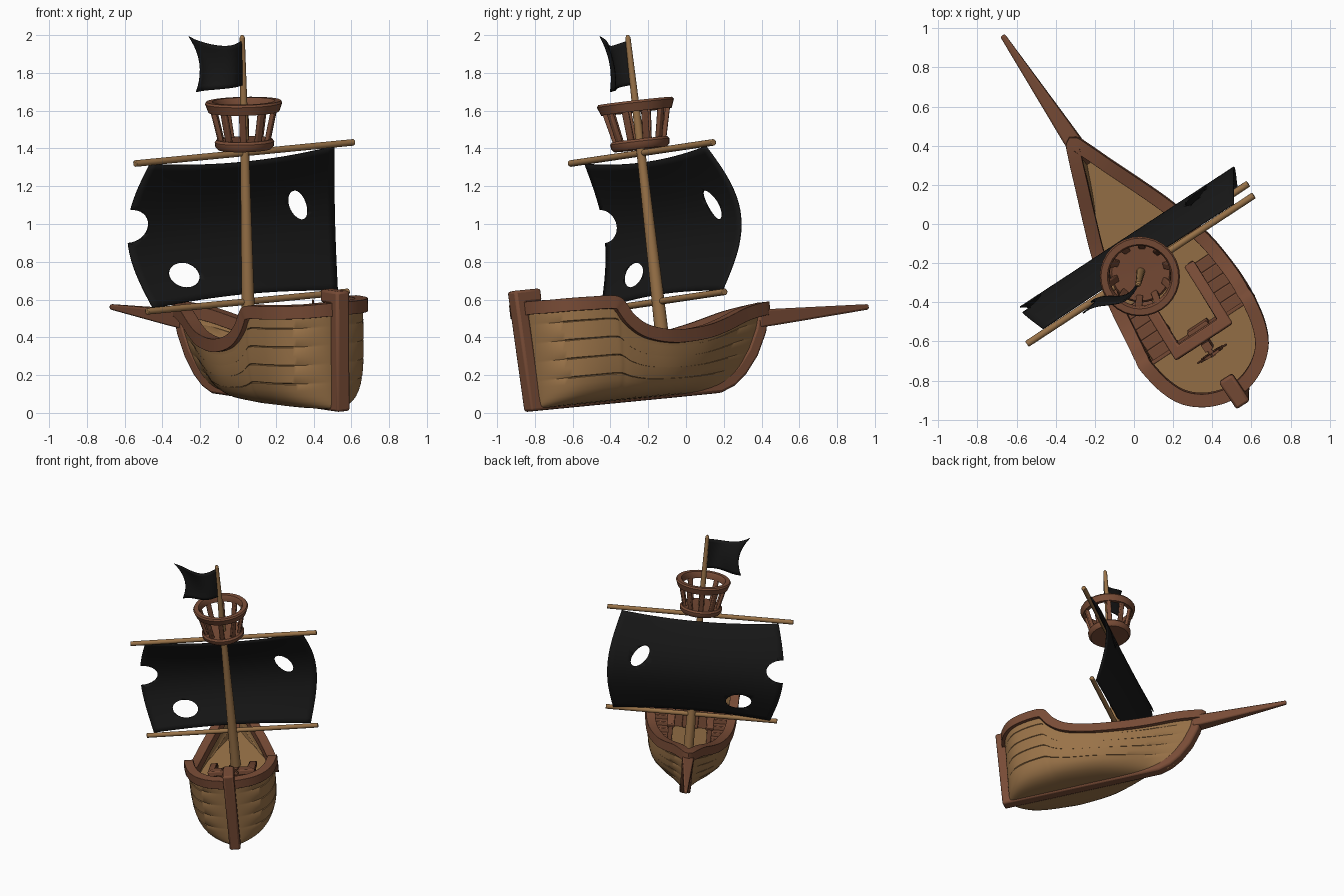
import bpy, bmesh, math
from mathutils import Vector, Matrix

if "Cube" in bpy.data.objects:
    bpy.data.objects.remove(bpy.data.objects["Cube"])

def material(name, rgb):
    m = bpy.data.materials.new(name)
    m.diffuse_color = (*rgb, 1)
    m.use_nodes = True
    m.node_tree.nodes["Principled BSDF"].inputs["Base Color"].default_value = m.diffuse_color
    return m
TAN = material("tan_wood", (.32, .17, .065))
BROWN = material("brown_wood", (.19, .072, .037))
BLACK = material("black_cloth", (.009, .009, .009))

# Ship frame: X starboard, Y bow, Z along the mast; heeled and turned in the world
R = Vector((.834, .546, .081)).normalized()
U = Vector((-.03, -.119, .992))
U = (U - R * U.dot(R)).normalized()
F = U.cross(R)
M = Matrix.Translation((.066, -.08, 0)) @ Matrix((R, F, U)).transposed().to_4x4()

def finish(name, bm, mat, bevel=0, angle=40):
    bmesh.ops.remove_doubles(bm, verts=bm.verts, dist=1e-5)
    bmesh.ops.recalc_face_normals(bm, faces=bm.faces)
    me = bpy.data.meshes.new(name)
    bm.to_mesh(me)
    bm.free()
    ob = bpy.data.objects.new(name, me)
    bpy.context.collection.objects.link(ob)
    me.materials.append(mat)
    ob.matrix_world = M
    if bevel:
        b = ob.modifiers.new("bevel", 'BEVEL')
        b.width, b.segments, b.limit_method = bevel, 2, 'ANGLE'
    bpy.ops.object.select_all(action='DESELECT')
    ob.select_set(True)
    bpy.context.view_layer.objects.active = ob
    bpy.ops.object.shade_smooth_by_angle(angle=math.radians(angle))
    return ob

def loft(bm, rows, ring=False, loop=False, caps=False):
    vs = [[bm.verts.new(p) for p in r] for r in rows]
    n, m = len(vs), len(vs[0])
    for i in range(n if loop else n - 1):
        for j in range(m if ring else m - 1):
            a, b, k = vs[i], vs[(i + 1) % n], (j + 1) % m
            bm.faces.new((a[j], a[k], b[k], b[j]))
    if caps:
        bm.faces.new(vs[0])
        bm.faces.new(vs[-1])

def sweep(bm, path, w, h, side=None, loop=False, scales=None):
    """Rectangular bar along a path, mitred at its bends."""
    P = [Vector(p) for p in path]
    n, rows = len(P), []
    for i, p in enumerate(P):
        segs = []
        if loop or i > 0: segs.append((p - P[i - 1]).normalized())
        if loop or i < n - 1: segs.append((P[(i + 1) % n] - p).normalized())
        t = sum(segs, Vector()).normalized()
        s = Vector(side) if side else t.cross(Vector((0, 0, 1))).normalized()
        u = s.cross(t).normalized()
        mitre = min(1.45, 1 / max(.1, t.dot(segs[0])))
        k = scales[i] if scales else 1
        s = s * w / 2 * k * (1 if side else mitre)
        u = u * h / 2 * k * (mitre if side else 1)
        rows.append([p + s + u, p - s + u, p - s - u, p + s - u])
    loft(bm, rows, True, loop, not loop)

def box(bm, c, size):
    bmesh.ops.create_cube(bm, size=1, matrix=Matrix.Translation(c) @ Matrix.Diagonal((*size, 1)))

def rod(bm, a, b, r1, r2, seg=14):
    a, b = Vector(a), Vector(b)
    q = (b - a).to_track_quat('Z', 'Y').to_matrix().to_4x4()
    bmesh.ops.create_cone(bm, cap_ends=True, segments=seg, radius1=r1, radius2=r2,
                          depth=(b - a).length, matrix=Matrix.Translation((a + b) / 2) @ q)

def lathe(bm, profile, seg=32):
    loft(bm, [[(r * math.cos(a), r * math.sin(a), z) for r, z in profile]
              for a in (2 * math.pi * i / seg for i in range(seg))], True, True)

# Gunwale outline: Y, half width, rail height
KEYS = [Vector(k) for k in [
    (-.84, 0, .625), (-.83, .08, .625), (-.79, .17, .62), (-.72, .245, .617), (-.62, .29, .612),
    (-.50, .312, .605), (-.46, .312, .575), (-.41, .31, .505), (-.31, .303, .435), (-.13, .28, .395),
    (.1, .22, .40), (.28, .155, .43), (.46, .085, .475), (.59, .035, .495), (.66, 0, .50)]]
flip = Matrix.Diagonal((1, -1, 1))
ext = [flip @ KEYS[1]] + KEYS + [flip @ KEYS[-2]]
stations = []
for i in range(1, len(ext) - 2):
    a, b, c, d = ext[i - 1:i + 3]
    for t in (j / 5 for j in range(5)):
        stations.append(.5 * (2 * b + (c - a) * t + (2 * a - 5 * b + 4 * c - d) * t * t
                              + (3 * b - a - 3 * c + d) * t ** 3))
stations.append(KEYS[-1])

def hull_point(st, q, side, groove=1):
    y, w, zr = st
    n = 4.5 - 2.3 * min(1, max(0, (y + .4) / .8))
    g = (1 - (1 - q) ** n) ** (1 / n)
    if y > -.1:
        y = -.1 + (y + .1) * (.57 + .43 * math.sqrt(q))
    return Vector((side * max(0, w) * g * groove, y, .1 + (zr - .1) * q))

# Hull shell with plank grooves
levels = [(q, 1) for q in (0, .0004, .002, .008, .02, .045, .08, .13, .19)]
for g in (.26, .45, .64, .83):
    levels += [(g - .013, 1), (g, .972), (g + .013, 1), (g + .09, 1)]
levels.append((1, 1))
bm = bmesh.new()
loft(bm, [[hull_point(s, q, -1, g) for q, g in reversed(levels)] +
          [hull_point(s, q, 1, g) for q, g in levels[1:]] for s in stations])
hull = finish("hull", bm, TAN, angle=30)
sol = hull.modifiers.new("thickness", 'SOLIDIFY')
sol.thickness, sol.offset = .016, 0

# Decks
def deck(name, z, y0, y1):
    bm = bmesh.new()
    sel = [s for s in stations if y0 <= s[0] <= y1]
    loft(bm, [[hull_point(s, (z - .1) / (s[2] - .1), k) for k in (-1, 1)] for s in sel])
    return finish(name, bm, TAN)
deck("main_deck", .30, -.56, .7)
deck("quarter_deck", .45, -.9, -.499)

# Gunwale rail
top = [hull_point(s, 1, 1) for s in stations]
bm = bmesh.new()
sweep(bm, top + [Vector((-p.x, p.y, p.z)) for p in reversed(top[1:-1])], .068, .07, loop=True)
finish("gunwale", bm, BROWN, .014)

# Stern post, keel and stem in one bar
bm = bmesh.new()
sweep(bm, [(0, y, z) for y, z in [(-.755, .69), (-.885, .69), (-.868, .117), (.0, .115), (.31, .115), (.39, .142),
      (.46, .19), (.54, .275), (.605, .385), (.64, .50)]], .082, .07, side=(1, 0, 0))
finish("keel_and_posts", bm, BROWN, .014)

# Bowsprit
bm = bmesh.new()
sweep(bm, [(0, .60, .45), (0, .72, .45), (0, 1.32, .455)], .09, .095, side=(1, 0, 0), scales=[1, .9, .3])
finish("bowsprit", bm, BROWN, .01)

# Stairs, bulkhead, door and balustrade
bm = bmesh.new()
for i in range(5):
    for k in (-1, 1):
        z = .33 + .03 * i
        box(bm, (k * .215, -.24 - .058 * i, z - .02), (.13, .062, .04))
box(bm, (0, -.507, .37), (.60, .02, .165))
finish("stairs_and_bulkhead", bm, BROWN, .005)
bm = bmesh.new()
sweep(bm, [(-.145, -.19, .41), (-.145, -.525, .545), (.145, -.525, .545), (.145, -.19, .41)], .058, .04)
for k in (-1, 1):
    for i in range(4):
        y = -.21 - .1 * i
        h = .40 - (y + .19) * .4
        box(bm, (k * .145, y, (.29 + h) / 2), (.035, .035, h - .29))
    box(bm, (k * .05, -.525, .49), (.03, .03, .1))
finish("balustrade", bm, BROWN, .008)
bm = bmesh.new()
box(bm, (0, -.49, .37), (.12, .025, .14))
finish("cabin_door", bm, BROWN, .005)

# Steering wheel on a pedestal
bm = bmesh.new()
box(bm, (0, -.58, .51), (.045, .045, .14))
rod(bm, (0, -.57, .565), (0, -.64, .565), .014, .014)
pts = [2 * math.pi * i / 24 for i in range(24)]
sweep(bm, [(.058 * math.cos(a), -.625, .565 + .058 * math.sin(a)) for a in pts],
      .014, .012, side=(0, 1, 0), loop=True)
for a in pts[::3]:
    rod(bm, (0, -.625, .565), (.09 * math.cos(a), -.625, .565 + .09 * math.sin(a)), .005, .005, 8)
finish("steering_wheel", bm, BROWN)

# Mast and yards
bm = bmesh.new()
rod(bm, (0, 0, .28), (0, 0, 1.42), .038, .023, 20)
rod(bm, (0, 0, 1.42), (0, 0, 2.0), .023, .014, 20)
rod(bm, (0, 0, 2.0), (0, 0, 2.014), .014, .006, 20)
finish("mast", bm, TAN)
for name, x, z in (("upper_yard", .695, 1.385), ("lower_yard", .64, .593)):
    bm = bmesh.new()
    rod(bm, (-x, .005, z), (x, .005, z), .0175, .0175)
    finish(name, bm, TAN, .004)

# Crow's nest
bm = bmesh.new()
lathe(bm, [(.02, 1.41), (.14, 1.405), (.155, 1.42), (.158, 1.445), (.148, 1.458), (.02, 1.455)])
finish("nest_floor", bm, BROWN)
bm = bmesh.new()
lathe(bm, [(.155, 1.612), (.188, 1.605), (.205, 1.65), (.198, 1.662), (.166, 1.662), (.158, 1.65)])
finish("nest_ring", bm, BROWN)
bm = bmesh.new()
for i in range(10):
    a = 2 * math.pi * (i + .5) / 10
    d = Vector((math.cos(a), math.sin(a), 0))
    sweep(bm, [d * .127 + Vector((0, 0, 1.44)), d * .172 + Vector((0, 0, 1.63))],
          .036, .024, side=(-d.y, d.x, 0))
finish("nest_balusters", bm, BROWN, .006)

# Torn sail bulging toward the bow
def sail_point(s, t):
    c = 1 - s * s
    lo, hi = .602 + .03 * c, 1.372 - .038 * c
    b = math.sin(math.pi * t)
    return (s * (.585 + .072 * b), .025 + .122 * b, lo + (hi - lo) * t)
bm = bmesh.new()
loft(bm, [[sail_point(i / 14 - 1, j / 24) for j in range(25)] for i in range(29)])
sail = finish("sail", bm, BLACK)
sol = sail.modifiers.new("thickness", 'SOLIDIFY')
sol.thickness, sol.offset = .008, 0
bm = bmesh.new()
for x, z, rx, rz, tilt in ((-.34, .755, .095, .063, .1), (.42, 1.063, .05, .092, -.6), (-.65, 1.035, .125, .088, 0)):
    bmesh.ops.create_cone(bm, cap_ends=True, segments=32, radius1=1, radius2=1, depth=1,
        matrix=Matrix.Translation((x, .1, z)) @ Matrix.Rotation(tilt, 4, 'Y')
        @ Matrix.Diagonal((rx, 1, rz, 1)) @ Matrix.Rotation(math.pi / 2, 4, 'X'))
cutter = finish("tear_cutter", bm, BLACK)
cutter.hide_render = True
cut = sail.modifiers.new("tears", 'BOOLEAN')
cut.operation, cut.solver, cut.object = 'DIFFERENCE', 'EXACT', cutter
bpy.context.view_layer.objects.active = sail
for m in ("thickness", "tears"):
    bpy.ops.object.modifier_apply(modifier=m)
bpy.data.objects.remove(cutter)

# Waving flag
def flag_point(s, t):
    e = 2 * t - 1
    z = 1.75 + .235 * t + t * (.045 * s * s - .025 * math.sin(math.pi * s)) - (1 - t) * .02 * s
    return (-s * (.25 + .02 * e + .046 * e * e), -.035 * math.sin(5 * s), z)
bm = bmesh.new()
loft(bm, [[flag_point(i / 16, j / 10) for j in range(11)] for i in range(17)])
flag = finish("flag", bm, BLACK)
sol = flag.modifiers.new("thickness", 'SOLIDIFY')
sol.thickness, sol.offset = .008, 0
